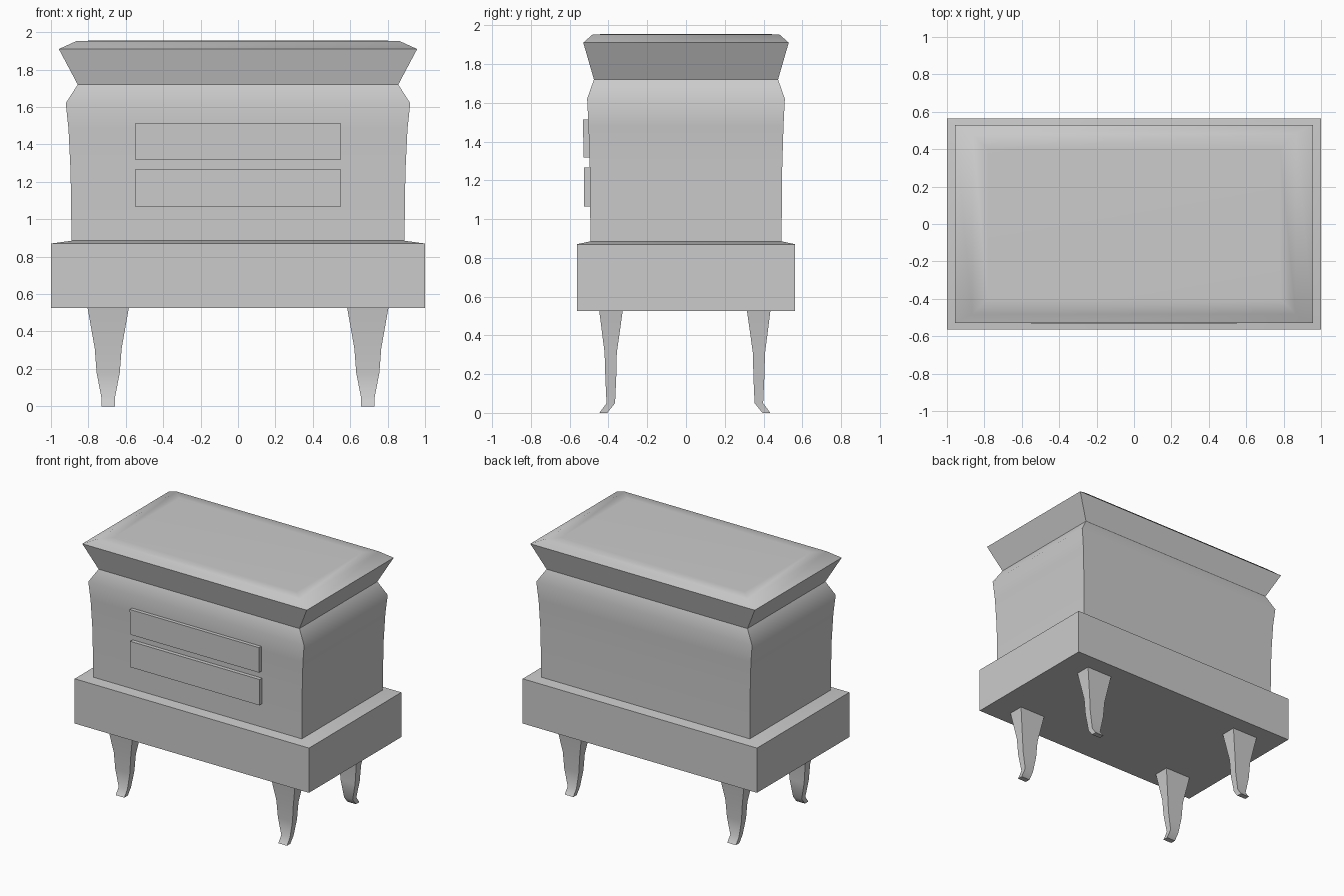
import bpy, bmesh, math

if "Cube" in bpy.data.objects:
    bpy.data.objects.remove(bpy.data.objects["Cube"])


def loft(name, rings, angle=50):
    """Stack rectangular rings (cx, cy, half_x, half_y, z) into a capped solid."""
    bm = bmesh.new()
    loops = []
    for cx, cy, hx, hy, z in rings:
        loops.append([bm.verts.new((cx + sx * hx, cy + sy * hy, z))
                      for sx, sy in ((-1, -1), (1, -1), (1, 1), (-1, 1))])
    for a, b in zip(loops, loops[1:]):
        for i in range(4):
            j = (i + 1) % 4
            bm.faces.new((a[i], a[j], b[j], b[i]))
    bm.faces.new(loops[0][::-1])
    bm.faces.new(loops[-1])
    bmesh.ops.recalc_face_normals(bm, faces=bm.faces)
    mesh = bpy.data.meshes.new(name)
    bm.to_mesh(mesh)
    bm.free()
    obj = bpy.data.objects.new(name, mesh)
    bpy.context.collection.objects.link(obj)
    bpy.ops.object.select_all(action='DESELECT')
    obj.select_set(True)
    bpy.context.view_layer.objects.active = obj
    bpy.ops.object.shade_smooth_by_angle(angle=math.radians(angle))
    return obj


def centred(profile):
    return [(0, 0, hx, hy, z) for hx, hy, z in profile]


# Wide plinth with a slightly sloped top
loft("plinth", centred([(1.0, 0.563, 0.525), (1.0, 0.563, 0.87), (0.89, 0.493, 0.885)]))

# Flared body, necking in below the lid
loft("body", centred([(0.89, 0.493, 0.885), (0.895, 0.496, 1.25), (0.906, 0.503, 1.48),
                      (0.921, 0.51, 1.62), (0.857, 0.475, 1.72)]))

# Lid flaring outwards, with a soft rim on top
loft("lid", centred([(0.857, 0.475, 1.72), (0.958, 0.53, 1.91),
                     (0.865, 0.482, 1.952), (0.78, 0.4, 1.955)]))

# Two raised drawer fronts, following the lean of the body
for name, low, high, front_low, front_high in (
        ("lower_drawer_front", 1.065, 1.265, 0.525, 0.526),
        ("upper_drawer_front", 1.318, 1.513, 0.528, 0.532)):
    back = 0.47
    loft(name, [(0, -(f + back) / 2, w, (f - back) / 2, z)
                for f, w, z in ((front_low, 0.549, low), (front_high, 0.552, high))])

# Tapered legs with the toes kicked outwards: (half_x, inner_y, outer_y, z)
leg_profile = [(0.111, 0.326, 0.448, 0.53), (0.072, 0.357, 0.42, 0.31),
               (0.062, 0.36, 0.416, 0.18), (0.037, 0.366, 0.41, 0.05),
               (0.037, 0.406, 0.447, 0.0)]
for side, sx in (("left", -1), ("right", 1)):
    for end, sy, shift in (("front", -1, 0.0), ("back", 1, -0.012)):
        loft(f"{end}_{side}_leg",
             [(sx * 0.694, sy * ((a + b) / 2 + shift), hx, (b - a) / 2, z)
              for hx, a, b, z in leg_profile])
